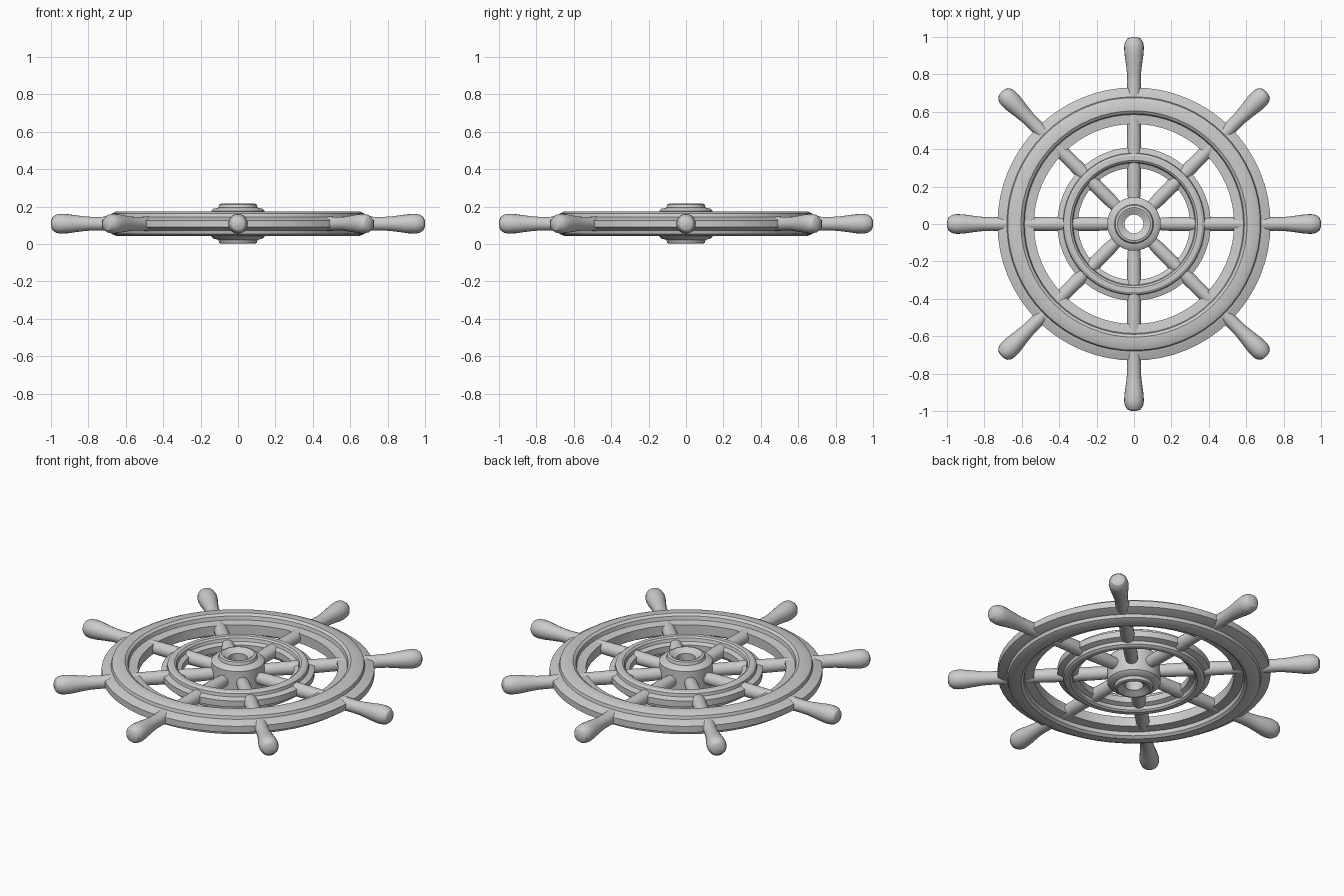
import bpy, bmesh, math
from mathutils import Matrix, Vector

if "Cube" in bpy.data.objects:
    bpy.data.objects.remove(bpy.data.objects["Cube"])

MID = 0.108  # height of the wheel's middle plane


def lathe(name, profile, segments, matrices, closed):
    """Revolve (radius, height) points round z, once per placement matrix."""
    bm = bmesh.new()
    for m in matrices:
        rings = []
        for r, h in profile:
            if r == 0:
                rings.append([bm.verts.new(m @ Vector((0, 0, h)))])
            else:
                rings.append([bm.verts.new(m @ Vector((
                    r * math.cos(2 * math.pi * i / segments),
                    r * math.sin(2 * math.pi * i / segments), h)))
                    for i in range(segments)])
        pairs = list(zip(rings, rings[1:]))
        if closed:
            pairs.append((rings[-1], rings[0]))
        for a, b in pairs:
            for i in range(segments):
                j = (i + 1) % segments
                if len(a) == 1:
                    bm.faces.new((a[0], b[j], b[i]))
                elif len(b) == 1:
                    bm.faces.new((a[i], a[j], b[0]))
                else:
                    bm.faces.new((a[i], a[j], b[j], b[i]))
    bmesh.ops.recalc_face_normals(bm, faces=bm.faces)
    mesh = bpy.data.meshes.new(name)
    bm.to_mesh(mesh)
    bm.free()
    obj = bpy.data.objects.new(name, mesh)
    bpy.context.collection.objects.link(obj)
    bpy.ops.object.select_all(action='DESELECT')
    obj.select_set(True)
    bpy.context.view_layer.objects.active = obj
    bpy.ops.object.shade_smooth_by_angle(angle=math.radians(30))
    return obj


def ring(name, upper_half, segments):
    """Ring whose section is the upper half mirrored in the middle plane."""
    profile = upper_half + [(r, -h) for r, h in reversed(upper_half)]
    return lathe(name, profile, segments,
                 [Matrix.Translation((0, 0, MID))], True)


# Outer rim: raised centre band with a thinner step on each side
ring("outer_rim", [(0.535, 0.028), (0.585, 0.034), (0.59, 0.055),
                   (0.605, 0.066), (0.65, 0.066), (0.675, 0.054),
                   (0.68, 0.036), (0.69, 0.034), (0.73, 0.018)], 64)

# Inner ring
ring("inner_ring", [(0.30, 0.018), (0.325, 0.028), (0.33, 0.046),
                    (0.34, 0.054), (0.365, 0.054), (0.377, 0.046),
                    (0.38, 0.028), (0.41, 0.018)], 64)

# Hub with flange, raised cap and through hole
ring("hub", [(0.05, 0.085), (0.06, 0.088), (0.078, 0.104), (0.088, 0.107),
             (0.1, 0.103), (0.105, 0.086), (0.13, 0.08), (0.143, 0.068),
             (0.143, 0.05)], 48)

# Eight spokes lying in the middle plane, radiating from the hub
spokes = [Matrix.Translation((0, 0, MID))
          @ Matrix.Rotation(k * math.pi / 4, 4, 'Z')
          @ Matrix.Rotation(math.pi / 2, 4, 'Y') for k in range(8)]
lathe("spokes", [(0, 0.1), (0.03, 0.1), (0.036, 0.18), (0.039, 0.36),
                 (0.037, 0.5), (0.035, 0.62), (0, 0.62)], 20, spokes, False)

# Turned handles with rounded ends
lathe("handles", [(0, 0.61), (0.04, 0.61), (0.038, 0.7), (0.036, 0.76),
                  (0.038, 0.81), (0.044, 0.86), (0.051, 0.91),
                  (0.053, 0.945), (0.049, 0.972), (0.036, 0.991),
                  (0.018, 0.999), (0, 1.0)], 20, spokes, False)
